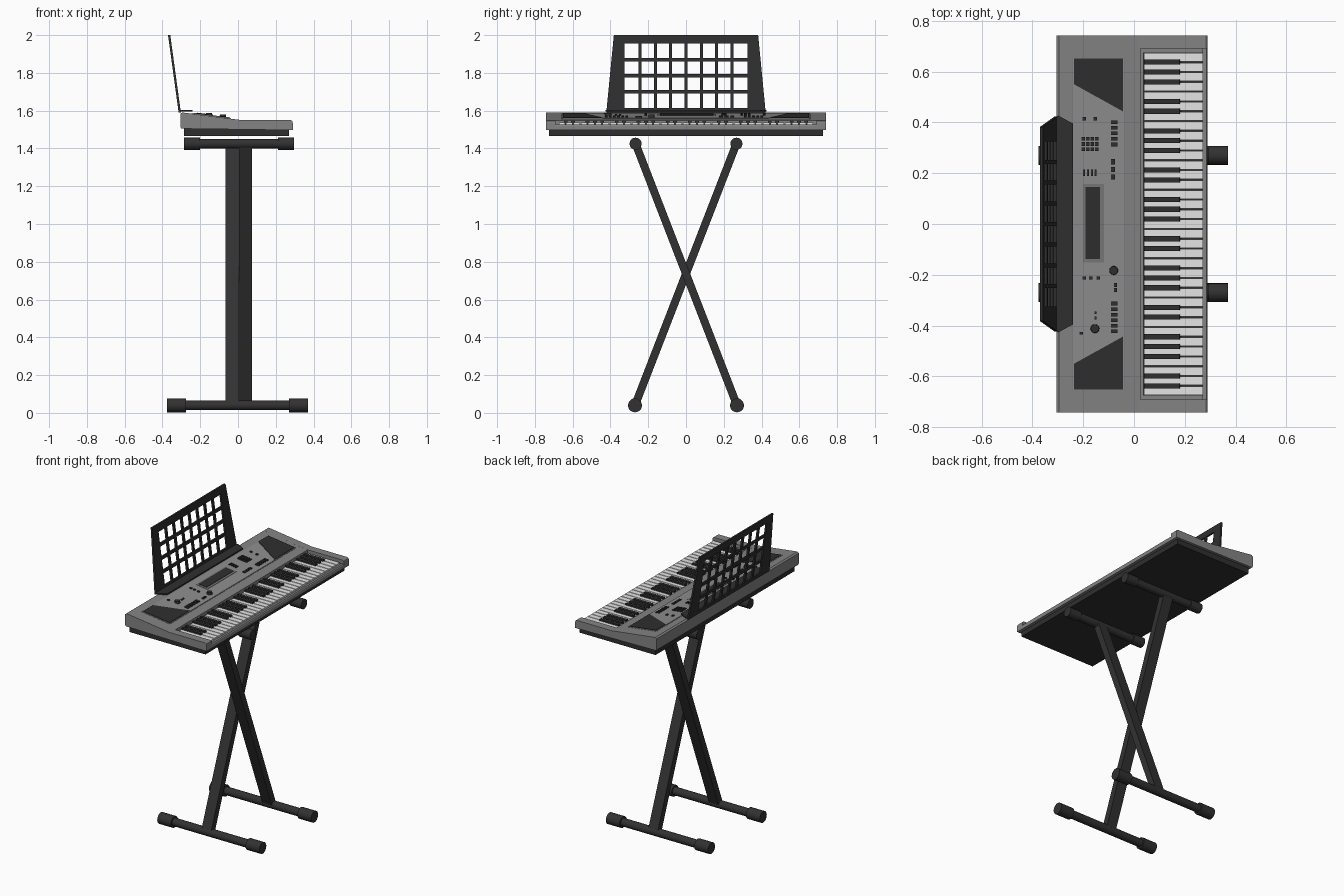
import bpy, bmesh
from math import pi
from mathutils import Vector, Matrix

if "Cube" in bpy.data.objects:
    bpy.data.objects.remove(bpy.data.objects["Cube"])


def material(name, v):
    m = bpy.data.materials.new(name)
    m.use_nodes = True
    m.diffuse_color = (v, v, v, 1)
    bsdf = m.node_tree.nodes["Principled BSDF"]
    bsdf.inputs["Base Color"].default_value = (v, v, v, 1)
    bsdf.inputs["Roughness"].default_value = 0.7
    return m


GREY = material("casing grey", 0.23)
PANEL = material("panel grey", 0.27)
FRAME = material("screen frame grey", 0.19)
BLACK = material("black plastic", 0.028)
STAND = material("stand black", 0.031)
WHITE = material("white keys", 0.78)


def finish(name, bm, mat):
    bmesh.ops.recalc_face_normals(bm, faces=bm.faces)
    me = bpy.data.meshes.new(name)
    bm.to_mesh(me)
    bm.free()
    me.materials.append(mat)
    ob = bpy.data.objects.new(name, me)
    bpy.context.collection.objects.link(ob)
    return ob


def part(name, mat, slabs):
    """One object from slabs, each a polygon pushed along an offset."""
    bm = bmesh.new()
    for pts, off in slabs:
        a = [bm.verts.new(p) for p in pts]
        b = [bm.verts.new(Vector(p) + Vector(off)) for p in pts]
        bm.faces.new(a)
        bm.faces.new(b[::-1])
        for i in range(len(a)):
            j = (i + 1) % len(a)
            bm.faces.new((a[i], a[j], b[j], b[i]))
    return finish(name, bm, mat)


def box(x0, x1, y0, y1, z0, z1):
    return ([(x0, y0, z0), (x1, y0, z0), (x1, y1, z0), (x0, y1, z0)], (0, 0, z1 - z0))


def along_y(profile, y0, y1):
    return ([(x, y0, z) for x, z in profile], (0, y1 - y0, 0))


def on_top(outline, height, sink=0.004):
    """Slab lying on the sloping top of the casing."""
    return ([(x, y, 1.5525 - 0.129 * x - sink) for x, y in outline], (0, 0, height + sink))


def rect(x, y, w, d):
    return [(x - w, y - d), (x + w, y - d), (x + w, y + d), (x - w, y + d)]


def tube(bm, x0, x1, r, y, z):
    m = Matrix.Translation(((x0 + x1) / 2, y, z)) @ Matrix.Rotation(pi / 2, 4, 'Y')
    bmesh.ops.create_cone(bm, cap_ends=True, segments=20, radius1=r, radius2=r,
                          depth=x1 - x0, matrix=m)


def smooth(ob):
    bpy.ops.object.select_all(action='DESELECT')
    ob.select_set(True)
    bpy.context.view_layer.objects.active = ob
    bpy.ops.object.shade_smooth_by_angle()


# Casing: full-height end cheeks and a middle with the key well stepped down
back = [(-0.3, 1.505), (-0.305, 1.515), (-0.305, 1.583), (-0.295, 1.5905)]
cheek = back + [(0.02, 1.55), (0.28, 1.55), (0.288, 1.545), (0.29, 1.535), (0.29, 1.497)]
middle = back + [(0.025, 1.549), (0.025, 1.51), (0.27, 1.51), (0.27, 1.526), (0.286, 1.526),
                 (0.29, 1.52), (0.29, 1.497)]
part("casing_middle", GREY, [along_y(middle, -0.69, 0.69)])
for side, s in (("left", 1), ("right", -1)):
    part("casing_end_" + side, GREY, [along_y(cheek, s * 0.69, s * 0.742)])
base = [(-0.285, 1.465), (-0.285, 1.512), (0.27, 1.5), (0.27, 1.465)]
part("base_tray", BLACK, [along_y(base, -0.725, 0.725)])

# Keys: five octaves, low end at -y
n, w, y0 = 35, 0.0386, -0.6755
part("key_bed", BLACK, [box(0.036, 0.27, y0, -y0, 1.508, 1.514)])
part("white_keys", WHITE, [box(0.04, 0.272, y0 + i * w + 0.0025, y0 + (i + 1) * w - 0.0025,
                               1.512, 1.538) for i in range(n)])
part("black_keys", BLACK, [([(0.04, y, 1.52), (0.185, y, 1.52), (0.18, y, 1.548), (0.04, y, 1.548)],
                            (0, 0.02, 0))
                           for y in (y0 + (i + 1) * w - 0.01 for i in range(n) if i % 7 not in (2, 6))])

# Control panel, speakers and screen
part("panel_border", FRAME, [on_top(rect(-0.14, 0, 0.103, 0.658), 0.001)])
part("control_panel", PANEL, [on_top(rect(-0.14, 0, 0.1, 0.655), 0.003)])
for side, s in (("left", 1), ("right", -1)):
    grille = [(-0.236, s * 0.652), (-0.043, s * 0.652), (-0.043, s * 0.443), (-0.236, s * 0.55)]
    part("speaker_" + side, BLACK, [on_top(grille, 0.006)])
part("screen_frame", FRAME, [on_top(rect(-0.16, 0.003, 0.041, 0.155), 0.005)])
part("screen", BLACK, [on_top(rect(-0.162, 0.004, 0.029, 0.142), 0.007)])

# Buttons as (x, y, half width, half depth)
buttons = [(-0.2 + 0.018 * i, 0.335 - 0.02 * j, 0.007, 0.007) for i in range(4) for j in range(3)]
buttons += [(-0.196 + 0.015 * i, 0.202, 0.004, 0.013) for i in range(4)]
for s in (1, -1):
    buttons += [(-0.077, s * (0.313 + 0.022 * i), 0.013, 0.007) for i in range(6 if s < 0 else 5)]
buttons += [(-0.082, y, 0.008, 0.01) for y in (0.245, 0.215, 0.185)]
buttons += [(x, -0.213, 0.007, 0.006) for x in (-0.195, -0.17, -0.14)]
buttons += [(-0.072, y, 0.006, 0.008) for y in (-0.24, -0.26)]
buttons += [(x, 0.415, 0.007, 0.007) for x in (-0.195, -0.152)]
buttons += [(-0.152, -0.35, 0.004, 0.005), (-0.152, -0.37, 0.004, 0.005), (-0.207, -0.43, 0.007, 0.005)]
part("buttons", BLACK, [on_top(rect(*b), 0.009) for b in buttons])

# Round dials
bm = bmesh.new()
for x, y in ((-0.08, -0.183), (-0.154, -0.412)):
    bmesh.ops.create_cone(bm, cap_ends=True, segments=20, radius1=0.018, radius2=0.016, depth=0.02,
                          matrix=Matrix.Translation((x, y, 1.559 - 0.129 * x)))
smooth(finish("dials", bm, BLACK))


# Music rest: leaning frame with a window grid, on a flat ledge
def lean(y, z):
    return (-0.303 - (z - 1.595) * 0.137, y, z)


def rest_slab(corners):
    return ([lean(y, z) for y, z in corners], (-0.012, 0, 0))


def strip(y_a, y_b, z_a, z_b):
    return rest_slab([(y_a, z_a), (y_b, z_a), (y_b, z_b), (y_a, z_b)])


low, high, half = 1.615, 1.955, 0.325
pitch_y, pitch_z = 2 * half / 8, (high - low) / 4
slabs = [strip(-half, half, 1.59, low), strip(-half, half, high, 2.0)]
slabs += [rest_slab([(s * half, 1.59), (s * 0.422, 1.59), (s * 0.382, 2.0), (s * half, 2.0)])
          for s in (1, -1)]
slabs += [strip(-half + i * pitch_y - 0.008, -half + i * pitch_y + 0.008, low, high)
          for i in range(1, 8)]
slabs += [strip(-half, half, low + j * pitch_z - 0.009, low + j * pitch_z + 0.009)
          for j in range(1, 4)]
part("music_rest", BLACK, slabs)
ledge = [(-0.315, -0.422), (-0.295, -0.425), (-0.24, -0.395),
         (-0.24, 0.395), (-0.295, 0.425), (-0.315, 0.422)]
part("music_rest_ledge", BLACK, [([(x, y, 1.595) for x, y in ledge], (0, 0, 0.008))])

# Stand: crossed flat legs between capped tubes
foot, top = Vector((0, 0.27, 0.04)), Vector((0, 0.267, 1.425))
for side, s in (("left", 1), ("right", -1)):
    flip = Vector((1, s, 1))
    a, b = foot * flip, top * Vector((1, -s, 1))
    across = (b - a).cross(Vector((1, 0, 0))).normalized() * 0.021
    x = Vector((0.006 if s > 0 else -0.066, 0, 0))
    part("leg_" + side, STAND, [([a + across + x, b + across + x, b - across + x, a - across + x],
                                 (0.069 if s > 0 else 0.07, 0, 0))])
    for name, p, x0, x1, r, cap in (("foot_tube_", foot, -0.375, 0.37, 0.026, 0.1),
                                    ("support_tube_", top, -0.285, 0.296, 0.025, 0.085)):
        bm = bmesh.new()
        y, z = s * p.y, p.z
        tube(bm, x0 + 0.01, x1 - 0.01, r, y, z)
        R = 0.037 if p is foot else 0.032
        tube(bm, x0, x0 + cap, R, y, z)
        tube(bm, x1 - cap, x1, R, y, z)
        smooth(finish(name + side, bm, STAND))
